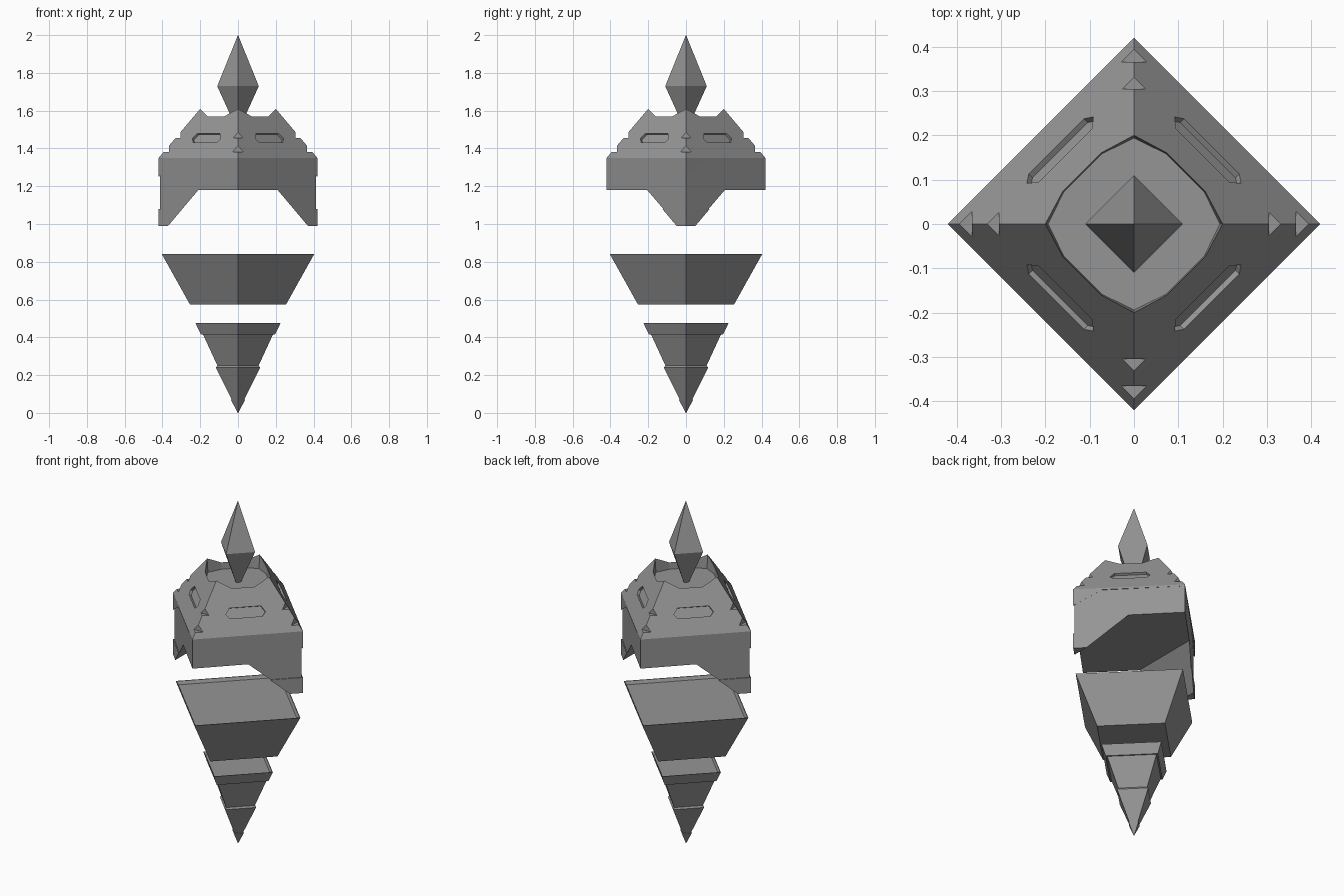
import bpy
import bmesh
from math import sqrt
from mathutils import Matrix, Vector

cube = bpy.data.objects.get("Cube")
if cube:
    bpy.data.objects.remove(cube, do_unlink=True)

stone = bpy.data.materials.new("grey stone")
stone.use_nodes = True
stone.diffuse_color = (0.3, 0.3, 0.3, 1)
stone.node_tree.nodes["Principled BSDF"].inputs["Base Color"].default_value = (0.3, 0.3, 0.3, 1)


def loft(bm, rings):
    """Close a solid over a stack of rings with equal point counts."""
    rows = [[bm.verts.new(p) for p in ring] for ring in rings]
    n = len(rows[0])
    faces = [bm.faces.new(rows[0][::-1]), bm.faces.new(rows[-1])]
    for a, b in zip(rows, rows[1:]):
        for i in range(n):
            j = (i + 1) % n
            faces.append(bm.faces.new((a[i], a[j], b[j], b[i])))
    bmesh.ops.recalc_face_normals(bm, faces=faces)


def finish(name, bm):
    mesh = bpy.data.meshes.new(name)
    bm.to_mesh(mesh)
    bm.free()
    mesh.materials.append(stone)
    obj = bpy.data.objects.new(name, mesh)
    bpy.context.collection.objects.link(obj)
    return obj


def diamond(r, z, rx=None):
    rx = rx or r
    return [(rx, 0, z), (0, r, z), (-rx, 0, z), (0, -r, z)]


def diamond_stack(name, profile, rx=None):
    bm = bmesh.new()
    loft(bm, [diamond(r, z, rx) for r, z in profile])
    return finish(name, bm)


def carve(obj, cutter):
    mod = obj.modifiers.new("carve", 'BOOLEAN')
    mod.operation = 'DIFFERENCE'
    mod.solver = 'EXACT'
    mod.object = cutter
    cutter.hide_render = True
    bpy.context.view_layer.objects.active = obj
    bpy.ops.object.modifier_apply(modifier=mod.name)


def discard(obj):
    bpy.data.objects.remove(obj, do_unlink=True)


def through_cutter(name, half):
    """Mirror an x-z half profile and run it right through along y."""
    pts = half + [(-x, z) for x, z in reversed(half)]
    bm = bmesh.new()
    loft(bm, [[(x, y, z) for x, z in pts] for y in (-0.6, 0.6)])
    return finish(name, bm)


# Crown: sloping roof above the skirt
SLOPE = 0.26 / 0.22
crown = diamond_stack("crown", [(0.42, 1.35), (0.166, 1.65)])

# Twelve-sided basin sunk in the crown top
quarter = [(0.2, 0), (0.163, 0.075), (0.075, 0.163)]
outline = []
for turn in range(4):
    outline += quarter
    quarter = [(-y, x) for x, y in quarter]
bm = bmesh.new()
loft(bm, [[(x * s, y * s, z) for x, y in outline]
          for s, z in ((0.97, 1.53), (1.03, 1.69))])
basin = finish("basin_cutter", bm)
carve(crown, basin)
discard(basin)

# Step notches on the four ridges, long slots on the four slopes
bm = bmesh.new()
along = Vector((-1, 1, 0)).normalized()
normal = Vector((1, 1, 1 / SLOPE)).normalized()
up = normal.cross(along)
centre = Vector((0.165, 0.165, 1.35 + 0.09 * SLOPE))
slot = [(-0.106, -0.005), (-0.088, -0.028), (0.088, -0.028),
        (0.106, -0.005), (0.085, 0.028), (-0.085, 0.028)]
for turn in range(4):
    spin = Matrix.Rotation(turn * 1.5707963, 3, 'Z')
    for wall, low, high in ((0.305, 1.455, 1.5), (0.365, 1.38, 1.44)):
        base = [(wall, -0.1), (0.5, -0.1), (0.5, 0.1), (wall, 0.1)]
        loft(bm, [[spin @ Vector((x, y, z)) for x, y in base] for z in (low, high)])
    loft(bm, [[spin @ (centre + along * u + up * v + normal * d) for u, v in slot]
              for d in (-0.014, 0.03)])
notches = finish("notch_cutter", bm)
carve(crown, notches)
discard(notches)

# Skirt with side legs, its upper cap and the leg toes
skirt = diamond_stack("skirt_and_legs", [(0.42, 0.99), (0.42, 1.348)], rx=0.412)
toes = diamond_stack("leg_toes", [(0.42, 0.99), (0.42, 1.08)])
cap = diamond_stack("skirt_cap", [(0.42, 1.2), (0.42, 1.35)])

arch = through_cutter("arch_cutter", [(0.412, 0.94), (0.37, 0.99), (0.21, 1.18)])
carve(skirt, arch)
carve(toes, arch)
discard(arch)

bevel_line = through_cutter("cap_cutter", [(0.55, 1.1), (0.55, 1.144), (0.31, 1.34)])
carve(cap, bevel_line)
discard(bevel_line)

# Floating crystal above the basin
diamond_stack("crystal", [(0.001, 1.49), (0.11, 1.73), (0.0005, 2.0)])

# Floating middle block with a shallow dished top
diamond_stack("middle_block", [(0.255, 0.575), (0.403, 0.84), (0.397, 0.84), (0.385, 0.822)])

# Floating bottom spike with collar and small overlapping steps
diamond_stack("bottom_spike", [
    (0.001, 0.0), (0.038, 0.07), (0.033, 0.072), (0.117, 0.24), (0.109, 0.25),
    (0.185, 0.415), (0.196, 0.415), (0.225, 0.475), (0.22, 0.475), (0.21, 0.46)])
